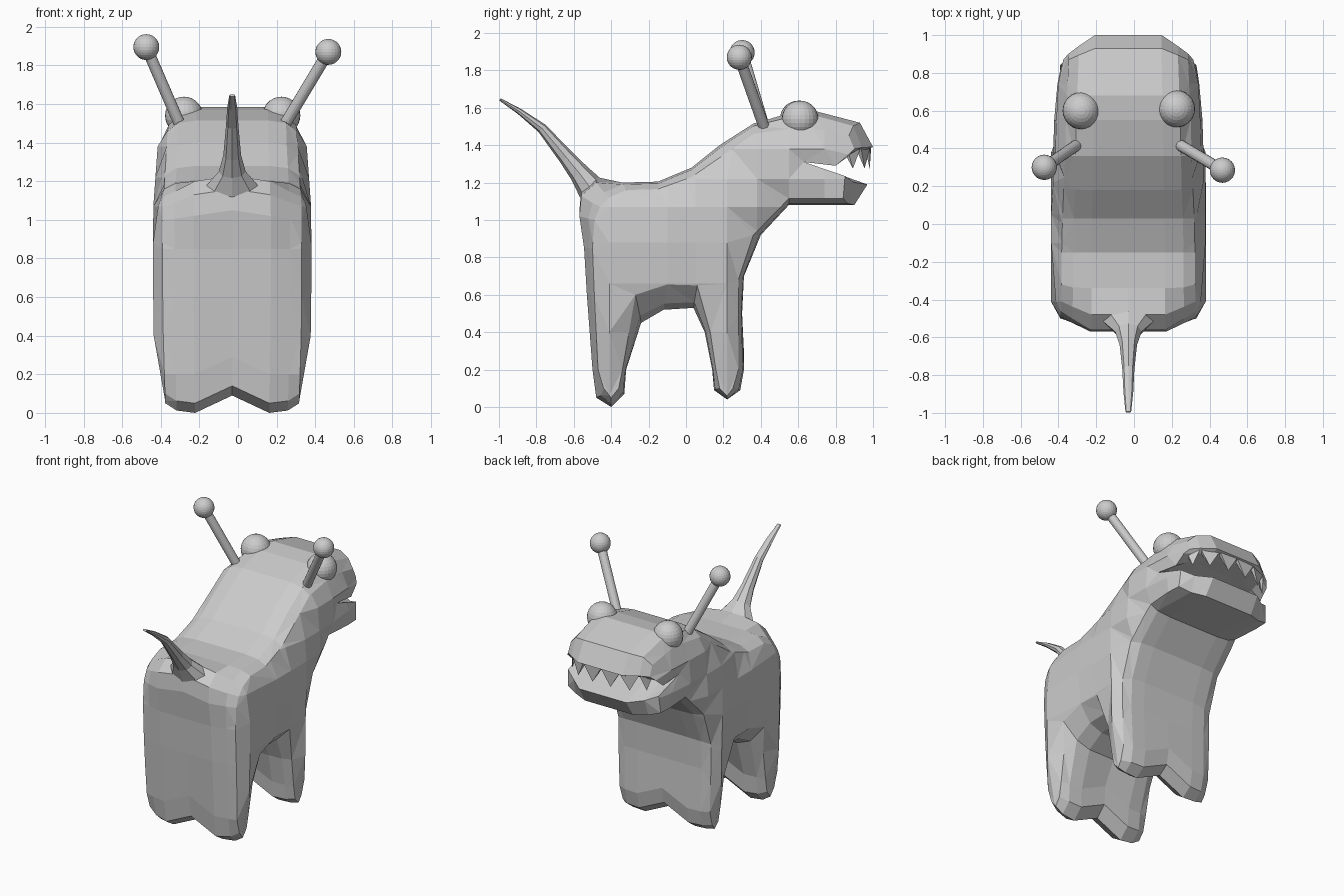
import bpy, bmesh, math
from mathutils import Vector
from mathutils.geometry import intersect_point_line

if "Cube" in bpy.data.objects:
    bpy.data.objects.remove(bpy.data.objects["Cube"])

grey = bpy.data.materials.new("plain_grey")
grey.diffuse_color = (0.6, 0.6, 0.6, 1)
grey.use_nodes = True
grey.node_tree.nodes["Principled BSDF"].inputs["Base Color"].default_value = grey.diffuse_color
CX = -0.03  # the body's middle plane
SIDE = 0.41


def clamp(t):
    return max(0.0, min(1.0, t))


def finish(bm, name):
    bmesh.ops.recalc_face_normals(bm, faces=bm.faces[:])
    me = bpy.data.meshes.new(name)
    bm.to_mesh(me)
    bm.free()
    me.materials.append(grey)
    ob = bpy.data.objects.new(name, me)
    bpy.context.collection.objects.link(ob)
    return ob


# Body outline: (y, z) near the middle, then (y, z) of the same point on the flank
OUTLINE = [
    # back, neck and skull
    (-.48, 1.20, -.41, 1.12), (-.34, 1.20, -.32, 1.16), (-.15, 1.205, -.15, 1.165),
    (.03, 1.28, .03, 1.23), (.18, 1.40, .19, 1.34), (.36, 1.515, .36, 1.46),
    (.55, 1.57, .56, 1.49), (.68, 1.585, .68, 1.49), (.93, 1.52, .87, 1.45),
    # lips, mouth and lower jaw
    (1.0, 1.39, .90, 1.38), (.95, 1.37, .87, 1.35), (.82, 1.35, .80, 1.29),
    (.63, 1.31, .63, 1.31), (.97, 1.19, .85, 1.235), (.90, 1.08, .84, 1.115),
    # throat and front legs
    (.55, 1.08, .55, 1.115), (.40, .92, .36, .92), (.31, .70, .28, .68),
    (.30, .50, .28, .50), (.31, .20, .28, .20), (.29, .09, .25, .10),
    (.22, .04, .22, .06), (.15, .09, .18, .10), (.14, .20, .16, .20),
    (.10, .40, .13, .40),
    # belly and hind legs
    (.04, .53, .06, .65), (-.12, .52, -.10, .655), (-.24, .45, -.27, .60),
    (-.32, .20, -.34, .20), (-.33, .07, -.36, .10), (-.40, .0, -.40, .05),
    (-.48, .05, -.44, .10), (-.50, .20, -.47, .20), (-.53, .60, -.49, .60),
    # rump
    (-.545, .85, -.50, .85), (-.57, 1.02, -.49, 1.0), (-.56, 1.13, -.46, 1.07),
]


def body_point(p, u):
    oy, oz, sy, sz = p
    a = abs(u)
    if a > 0.4:
        return Vector((u, sy, sz))
    y, z = oy, oz
    rump = oy < -0.45 and oz > 1
    if a > 0.25:  # shoulder column, between the middle and the flank
        k = 0.6 if oy > 0.7 or oy < -0.45 else 0.2
        y += (sy - oy) * k
        z += (sz - oz) * (0.65 if rump else 0.25)
    elif a < 0.01:
        if oz < 0.3:  # cleft between left and right foot
            z += 0.09
        elif rump:  # rise towards the tail
            z += 0.03
    return Vector((u, y, z))


def edge_distance(y, z):
    """How far a flank point lies from the flank's rim."""
    q = Vector((y, z, 0))
    best = 9
    for p, r in zip(OUTLINE, OUTLINE[1:] + OUTLINE[:1]):
        a, b = Vector((p[2], p[3], 0)), Vector((r[2], r[3], 0))
        t = clamp(intersect_point_line(q, a, b)[1])
        best = min(best, (q - a.lerp(b, t)).length)
    return best


def build_body():
    bm = bmesh.new()
    cols = [-SIDE, -.30, -.20, 0, .20, .30, SIDE]
    grid = [[bm.verts.new(body_point(p, u)) for p in OUTLINE] for u in cols]
    n = len(OUTLINE)
    for a, b in zip(grid, grid[1:]):
        for i in range(n):
            j = (i + 1) % n
            bm.faces.new((a[i], a[j], b[j], b[i]))
    bm.faces.new(grid[0])
    bm.faces.new(grid[-1][::-1])
    # cut the flanks into patches
    cuts = [((0, 0, h), (0, 0, 1)) for h in (.2, .4, .66, .88, 1.07, 1.22, 1.38)]
    cuts += [((0, d, 0), (0, 1, 0)) for d in (-.41, -.1, .05, .22, .38, .55, .74)]
    for co, no in cuts:
        sides = [f for f in bm.faces if all(abs(v.co.x) > .4 for v in f.verts)]
        edges = {e for f in sides for e in f.edges}
        verts = {v for f in sides for v in f.verts}
        bmesh.ops.bisect_plane(bm, geom=list(verts) + list(edges) + sides,
                               plane_co=co, plane_no=no, dist=0.002)
    bmesh.ops.triangulate(bm, faces=[f for f in bm.faces if len(f.verts) > 4])
    for v in bm.verts:
        x, y, z = v.co
        # bulge the flanks outward from their rim
        if abs(x) > .4:
            rim = .36
            if y > .6 and z < 1.37:
                rim = .385
            elif -.28 < y < .08 and .58 < z < .7:
                rim = .39
            w = rim + (SIDE - rim) * clamp(edge_distance(y, z) / .07)
            x = math.copysign(w, x)
        # narrow the head and the feet
        s = 1 - .07 * clamp((z - 1.05) / .4)
        s *= 1 - .06 * clamp((y - .45) / .45)
        s *= 1 - .04 * clamp((.5 - z) / .5)
        v.co.x = x * s + CX
    finish(bm, "body")


def build_tail():
    # (y, z, half width, half thickness)
    rings = [(-.44, 1.10, .24, .08), (-.51, 1.17, .14, .075), (-.57, 1.25, .07, .055),
             (-.64, 1.335, .046, .042), (-.77, 1.49, .032, .027),
             (-.89, 1.58, .026, .016), (-.995, 1.645, .015, .007)]
    bm = bmesh.new()
    loops = []
    for i, (y, z, w, t) in enumerate(rings):
        a, b = rings[max(i - 1, 0)], rings[min(i + 1, len(rings) - 1)]
        d = Vector((0, b[0] - a[0], b[1] - a[1])).normalized()
        up = Vector((0, d.z, -d.y))
        loops.append([bm.verts.new(Vector((CX + w * math.cos(k * math.pi / 4), y, z))
                                   + up * t * math.sin(k * math.pi / 4)) for k in range(8)])
    for a, b in zip(loops, loops[1:]):
        for k in range(8):
            bm.faces.new((a[k], a[(k + 1) % 8], b[(k + 1) % 8], b[k]))
    bm.faces.new(loops[0])
    bm.faces.new(loops[-1])
    finish(bm, "tail")


def build_teeth():
    half = [(.32, .86), (.26, .935), (.14, .985)]
    arc = [(-x, y) for x, y in half] + [(0, .99)] + half[::-1]
    bm = bmesh.new()
    for (x0, y0), (x1, y1) in zip(arc, arc[1:]):
        base = [bm.verts.new((x + CX, y, 1.39)) for x, y in
                ((x0, y0), (x1, y1), (x1 * .95, y1 - .03), (x0 * .95, y0 - .03))]
        tip = bm.verts.new(((x0 + x1) / 2 + CX, (y0 + y1) / 2 - .005, 1.275))
        bm.faces.new(base)
        for k in range(4):
            bm.faces.new((base[k], base[(k + 1) % 4], tip))
    finish(bm, "teeth")


def ball(name, loc, r):
    bm = bmesh.new()
    bmesh.ops.create_uvsphere(bm, u_segments=24, v_segments=14, radius=r)
    bmesh.ops.translate(bm, verts=bm.verts[:], vec=loc)
    finish(bm, name)


def rod(name, a, b, r):
    a, b = Vector(a), Vector(b)
    bm = bmesh.new()
    bmesh.ops.create_cone(bm, cap_ends=True, segments=16, radius1=r, radius2=r,
                          depth=(b - a).length)
    ob = finish(bm, name)
    ob.location = (a + b) / 2
    ob.rotation_euler = (b - a).to_track_quat('Z', 'Y').to_euler()


build_body()
build_tail()
build_teeth()

# eyes
ball("eye_left", (-.28, .60, 1.54), .098)
ball("eye_right", (.225, .61, 1.54), .098)

# feelers with round tips
for side, foot, tip in (("left", (-.30, .42, 1.49), (-.475, .30, 1.895)),
                        ("right", (.24, .42, 1.49), (.468, .285, 1.87))):
    rod("feeler_" + side, foot, tip, .03)
    ball("feeler_tip_" + side, tip, .067)
